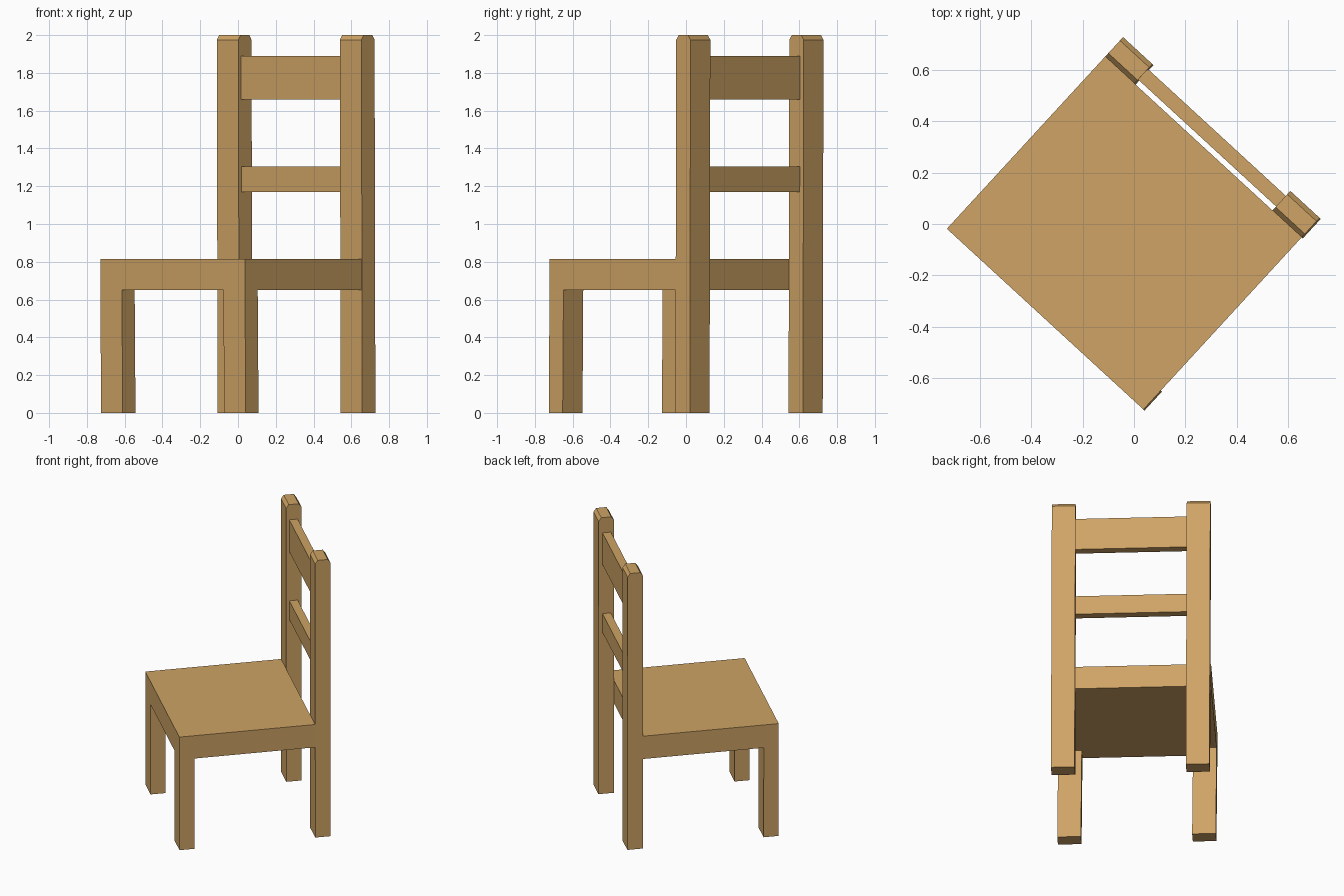
import bpy, bmesh, math
from mathutils import Matrix

if "Cube" in bpy.data.objects:
    bpy.data.objects.remove(bpy.data.objects["Cube"])

TURN = Matrix.Rotation(math.radians(-42.6), 4, 'Z')   # chair is turned about z
SHEAR = 0.006                                         # slight lean of legs and posts

wood = bpy.data.materials.new("light_wood")
wood.diffuse_color = (0.62, 0.37, 0.13, 1)
wood.use_nodes = True
wood.node_tree.nodes["Principled BSDF"].inputs["Base Color"].default_value = wood.diffuse_color


def prism(name, x0, x1, profile, lean=0.0):
    """Extrude a (y, z) profile from x0 to x1; the bottom is shifted by lean."""
    bm = bmesh.new()
    face = bm.faces.new([bm.verts.new((x0, y, z)) for y, z in profile])
    ext = bmesh.ops.extrude_face_region(bm, geom=[face])
    for g in ext["geom"]:
        if isinstance(g, bmesh.types.BMVert):
            g.co.x = x1
    top = max(z for _, z in profile)
    for v in bm.verts:
        v.co.x += lean * (1 - v.co.z / top)
    bmesh.ops.transform(bm, matrix=TURN, verts=bm.verts)
    bmesh.ops.recalc_face_normals(bm, faces=bm.faces)
    me = bpy.data.meshes.new(name)
    bm.to_mesh(me)
    bm.free()
    me.materials.append(wood)
    ob = bpy.data.objects.new(name, me)
    bpy.context.collection.objects.link(ob)
    return ob


def rect(y0, y1, z0, z1):
    return [(y0, z0), (y1, z0), (y1, z1), (y0, z1)]


L, R = -0.524, 0.516          # outer sides
FRONT, SEAT_BACK, BACK = -0.507, 0.404, 0.507
W = 0.155                     # leg and post width

# Seat slab
prism("seat", L, R, rect(FRONT, SEAT_BACK, 0.65, 0.815))

# Back posts with chamfered tops
post = [(SEAT_BACK, 0), (BACK, 0), (BACK, 1.975), (BACK - 0.018, 2.0),
        (SEAT_BACK + 0.018, 2.0), (SEAT_BACK, 1.975)]

# Front legs and back posts on each side
for side, x in (("left", L), ("right", R - W)):
    prism("front_leg_" + side, x, x + W, rect(FRONT, FRONT + 0.1, 0, 0.65), SHEAR)
    prism("back_post_" + side, x, x + W, post, SHEAR)

# Back rails, ends set slightly into the posts
for name, z0, z1 in (("lower_back_rail", 1.17, 1.305), ("upper_back_rail", 1.66, 1.89)):
    prism(name, L + W - 0.02, R - W + 0.02, rect(0.425, 0.481, z0, z1))
